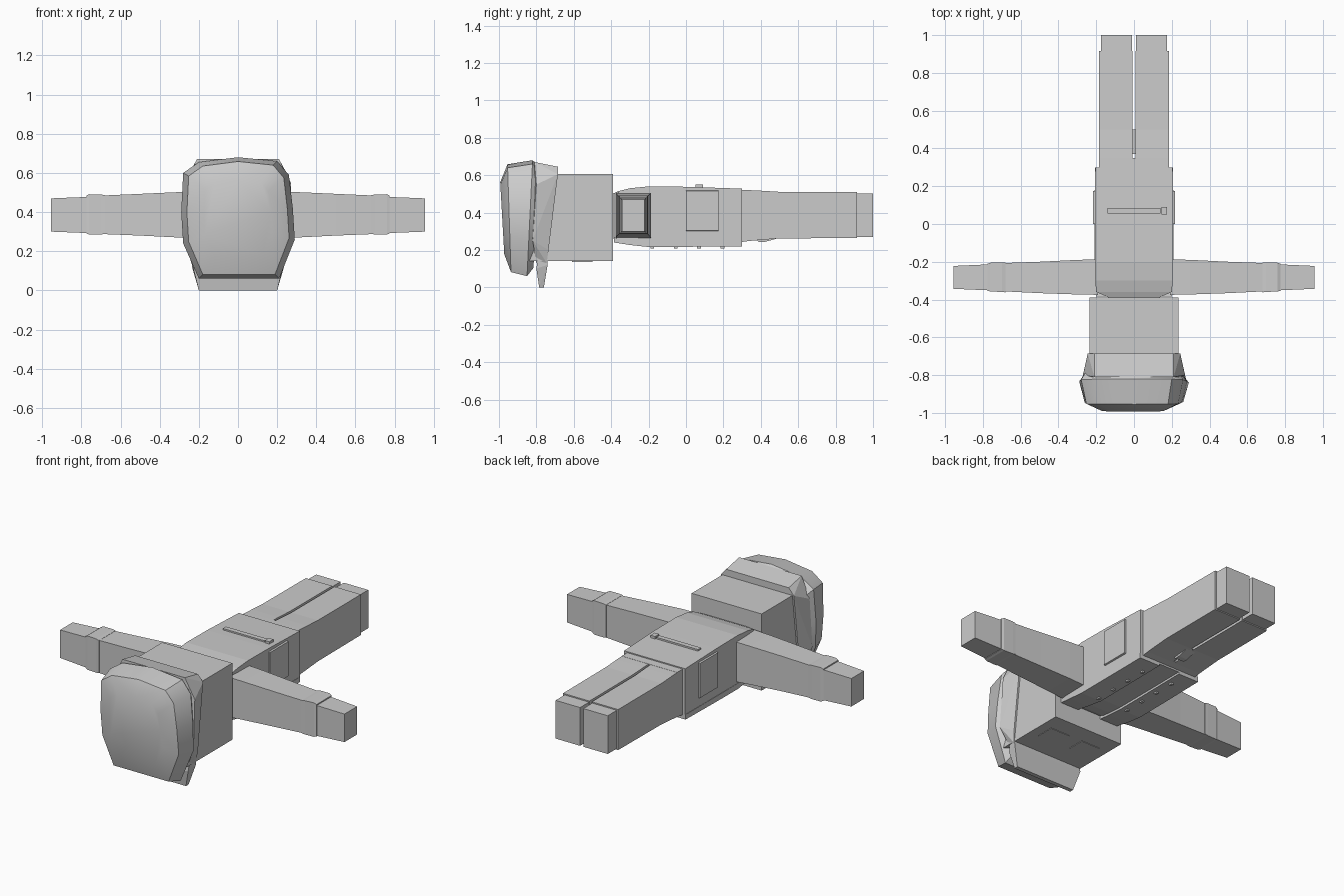
import bpy, bmesh
from mathutils import Vector


def finish(name, bm, mirror=False, angle=None):
    bmesh.ops.recalc_face_normals(bm, faces=bm.faces[:])
    me = bpy.data.meshes.new(name)
    bm.to_mesh(me)
    bm.free()
    ob = bpy.data.objects.new(name, me)
    bpy.context.collection.objects.link(ob)
    if mirror:
        ob.modifiers.new("mirror", 'MIRROR').use_mirror_merge = False
    if angle:
        bpy.ops.object.select_all(action='DESELECT')
        ob.select_set(True)
        bpy.context.view_layer.objects.active = ob
        bpy.ops.object.shade_smooth_by_angle(angle=angle)
    return ob


def loft(name, axis, sections, mirror=False):
    """Rectangular sections (t, u0, u1, v0, v1) along x or y; v is z."""
    bm = bmesh.new()
    rings = []
    for t, u0, u1, v0, v1 in sections:
        pts = [(u0, v0), (u1, v0), (u1, v1), (u0, v1)]
        rings.append([bm.verts.new((t, u, v) if axis == 'x' else (u, t, v)) for u, v in pts])
    for a, b in zip(rings, rings[1:]):
        for i in range(4):
            j = (i + 1) % 4
            bm.faces.new((a[i], a[j], b[j], b[i]))
    bm.faces.new(rings[0])
    bm.faces.new(rings[-1])
    return finish(name, bm, mirror)


def box(name, x, y, z, mirror=False):
    return loft(name, 'y', [(y[0], *x, *z), (y[1], *x, *z)], mirror)


def hull(name, points, angle=None):
    bm = bmesh.new()
    for p in points:
        bm.verts.new(p)
    res = bmesh.ops.convex_hull(bm, input=bm.verts[:])
    loose = [v for v in bm.verts if not v.link_faces]
    bmesh.ops.delete(bm, geom=loose, context='VERTS')
    return finish(name, bm, angle=angle)


# Head with eyes on its underside
box("head", (-0.235, 0.235), (-0.85, -0.39), (0.14, 0.605))
box("eye", (0.045, 0.175), (-0.61, -0.5), (0.137, 0.15), True)

# Hair: faceted cap built from scaled outlines
outline = [(-0.2, 0.655), (0, 0.68), (0.2, 0.66), (0.26, 0.59), (0.28, 0.42), (0.29, 0.26),
           (0.21, 0.06), (-0.2, 0.06), (-0.28, 0.24), (-0.29, 0.4), (-0.28, 0.6)]


def ring(sx, sz, y_top, y_bottom):
    out = []
    for x, z in outline:
        nz = 0.37 + (z - 0.37) * sz
        t = (nz - 0.06) / 0.62
        out.append(Vector((x * sx, y_bottom + (y_top - y_bottom) * t, nz)))
    return out


hull("hair_cap", ring(1, 1, -0.82, -0.85) + ring(0.9, 0.93, -0.955, -0.935)
     + ring(0.6, 0.62, -1.0, -0.965) + ring(0.9, 0.86, -0.77, -0.82), 0.6)

# Hair band behind the cap, and the thin fringe hanging below it
hull("hair_band", [(s * x, y, z) for s in (-1, 1) for x, y, z in
     [(0.21, -0.685, 0.645), (0.245, -0.685, 0.605), (0.245, -0.735, 0.2), (0.235, -0.745, 0.13),
      (0.27, -0.8, 0.55), (0.275, -0.82, 0.25), (0.21, -0.81, 0.67), (0.22, -0.8, 0.13)]])
hull("fringe", [(s * x, y, z) for s in (-1, 1) for x, y, z in
     [(0.24, -0.775, 0.27), (0.24, -0.75, 0.27), (0.235, -0.74, 0.12), (0.2, -0.76, 0.0),
      (0.2, -0.785, 0.0), (0.225, -0.8, 0.1)]])

# Torso with gently bulging back
loft("torso", 'y', [(-0.395, -0.12, 0.12, 0.265, 0.5), (-0.36, -0.2, 0.2, 0.25, 0.515),
                    (-0.3, -0.205, 0.205, 0.24, 0.53), (-0.2, -0.207, 0.207, 0.23, 0.54),
                    (0, -0.207, 0.207, 0.23, 0.538), (0.3, -0.205, 0.205, 0.232, 0.528)])

# Open jacket flaps on the underside, with a row of buttons
loft("jacket_flap", 'y', [(-0.385, 0.08, 0.2, 0.24, 0.27), (-0.3, 0.075, 0.207, 0.227, 0.26),
                          (-0.2, 0.07, 0.209, 0.216, 0.25), (0, 0.07, 0.209, 0.217, 0.25),
                          (0.3, 0.07, 0.207, 0.22, 0.25)], True)
for i in range(4):
    y = -0.19 + i * 0.125
    box("button", (0.095, 0.11), (y, y + 0.02), (0.208, 0.22), True)

# Slanted side pockets
loft("pocket", 'x', [(0.2, 0.0, 0.175, 0.3, 0.52), (0.216, 0.0, 0.175, 0.305, 0.515)], True)

# Back strap
box("back_strap", (-0.14, 0.14), (0.055, 0.085), (0.52, 0.545))
box("strap_end", (0.145, 0.175), (0.05, 0.09), (0.52, 0.55))

# Arms: sleeve, cuff, hand
loft("sleeve", 'x', [(0.19, -0.375, -0.187, 0.262, 0.505), (0.3, -0.373, -0.19, 0.27, 0.502),
                     (0.5, -0.366, -0.2, 0.28, 0.493), (0.7, -0.356, -0.207, 0.288, 0.484)], True)
loft("cuff", 'x', [(0.68, -0.362, -0.203, 0.289, 0.486), (0.7, -0.36, -0.203, 0.285, 0.49),
                   (0.76, -0.357, -0.205, 0.285, 0.491), (0.775, -0.354, -0.21, 0.29, 0.484)], True)
loft("hand", 'x', [(0.75, -0.352, -0.213, 0.292, 0.478), (0.955, -0.343, -0.222, 0.3, 0.47)], True)

# Legs: hips, trousers, shoes
loft("hips", 'y', [(0.28, -0.186, 0.186, 0.24, 0.522), (0.35, -0.186, 0.186, 0.25, 0.52)])
loft("trouser_leg", 'y', [(0.3, 0.007, 0.186, 0.245, 0.521), (0.4, 0.007, 0.186, 0.254, 0.517),
                          (0.5, 0.008, 0.186, 0.262, 0.511), (0.915, 0.008, 0.185, 0.264, 0.51)], True)
loft("shoe", 'y', [(0.9, 0.011, 0.175, 0.27, 0.503), (1.0, 0.011, 0.175, 0.27, 0.502)], True)
hull("trouser_fold", [(s * x, y, z) for s in (-1, 1) for x, y, z in
     [(0.03, 0.37, 0.26), (0.03, 0.39, 0.242), (0.03, 0.42, 0.243), (0.03, 0.5, 0.265)]])
